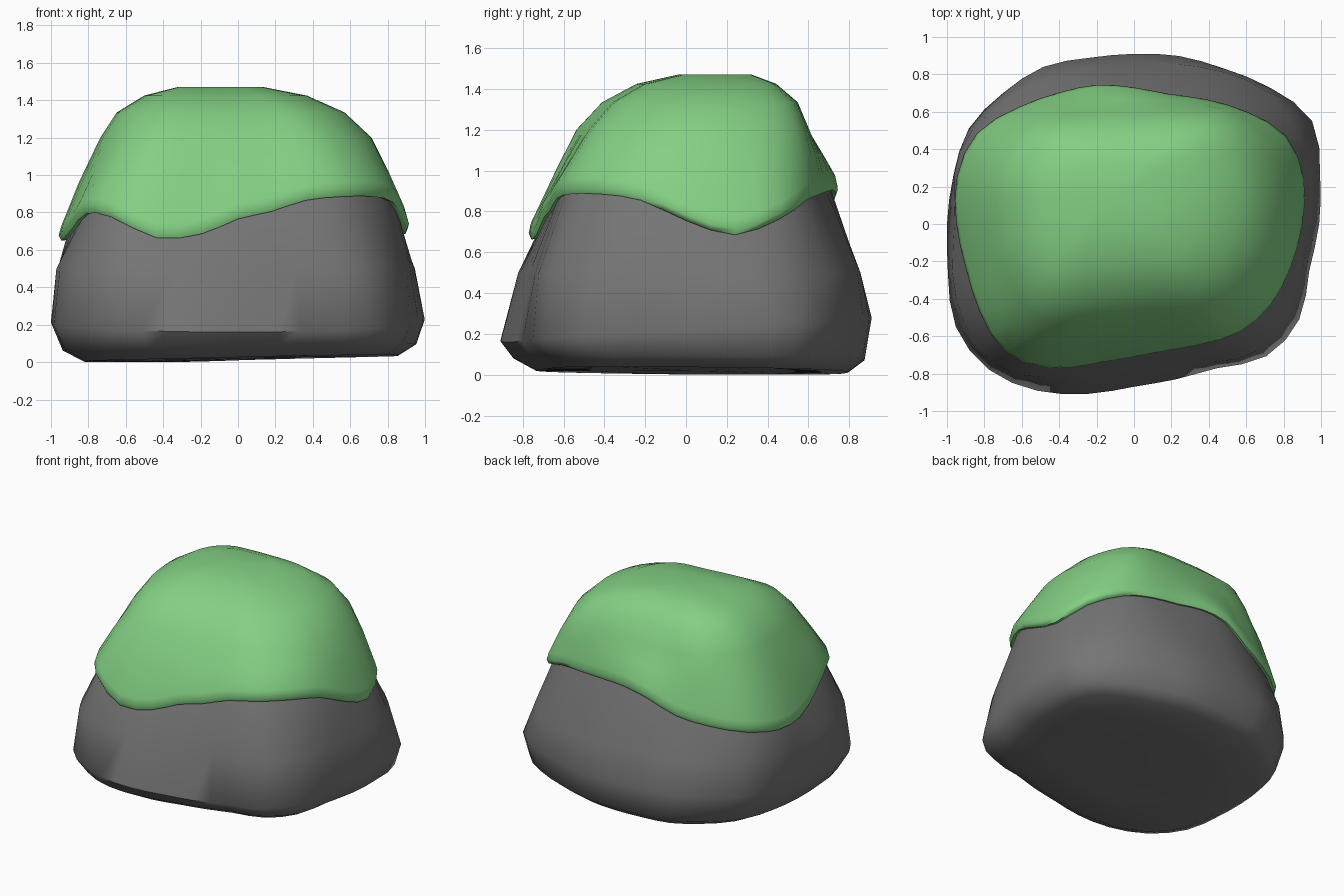
import bpy
import math

STEPS = 48  # sides around the boulder

if "Cube" in bpy.data.objects:
    bpy.data.objects.remove(bpy.data.objects["Cube"], do_unlink=True)


def make_material(name, color):
    mat = bpy.data.materials.new(name)
    mat.use_nodes = True
    mat.diffuse_color = color
    bsdf = mat.node_tree.nodes["Principled BSDF"]
    bsdf.inputs["Base Color"].default_value = color
    bsdf.inputs["Roughness"].default_value = 0.9
    return mat


def smooth_loop(keys):
    """Resample a closed list of values to STEPS values with a cubic curve."""
    count = len(keys)
    result = []
    for i in range(STEPS):
        place = i * count / STEPS
        k = int(place)
        t = place - k
        a, b, c, d = (keys[(k + j) % count] for j in (-1, 0, 1, 2))
        slope_b, slope_c = (c - a) / 2, (d - b) / 2
        result.append(b + slope_b * t
                      + (3 * (c - b) - 2 * slope_b - slope_c) * t ** 2
                      + (2 * (b - c) + slope_b + slope_c) * t ** 3)
    return result


def ring(radii, heights, scale=1.0, lift=0.0, centre=(0, 0)):
    """Closed outline from radii and heights around the upright axis."""
    points = []
    for i in range(STEPS):
        angle = math.tau * i / STEPS
        r = radii[i] * scale
        x = centre[0] + r * math.cos(angle)
        y = centre[1] + r * math.sin(angle)
        points.append((max(-1, min(1, x)), y, max(0, heights[i] + lift)))
    return points


def blend(ring_a, ring_b, t, swell=1.0):
    """Outline between two others, optionally swollen outwards."""
    points = []
    for p, q in zip(ring_a, ring_b):
        x, y, z = (u + (v - u) * t for u, v in zip(p, q))
        points.append((x * swell, y * swell, z))
    return points


def loft(name, rings, material, angle, close_bottom):
    """Skin a stack of outlines, fanning the ends to their middle points."""
    verts = [p for outline in rings for p in outline]
    faces = []
    for row in range(len(rings) - 1):
        for i in range(STEPS):
            j = (i + 1) % STEPS
            low, high = row * STEPS, (row + 1) * STEPS
            faces.append((low + i, low + j, high + j, high + i))

    def fan(start, flip):
        outline = verts[start:start + STEPS]
        verts.append(tuple(sum(axis) / STEPS for axis in zip(*outline)))
        for i in range(STEPS):
            pair = (start + i, start + (i + 1) % STEPS)
            faces.append((pair[::-1] if flip else pair) + (len(verts) - 1,))

    fan((len(rings) - 1) * STEPS, False)
    if close_bottom:
        fan(0, True)
    mesh = bpy.data.meshes.new(name)
    mesh.from_pydata(verts, [], faces)
    mesh.materials.append(material)
    obj = bpy.data.objects.new(name, mesh)
    bpy.context.collection.objects.link(obj)
    bpy.ops.object.select_all(action="DESELECT")
    obj.select_set(True)
    bpy.context.view_layer.objects.active = obj
    bpy.ops.object.shade_smooth_by_angle(angle=math.radians(angle))
    return obj


stone_grey = make_material("stone grey", (0.18, 0.18, 0.18, 1))
moss_green = make_material("moss green", (0.23, 0.63, 0.23, 1))

# Outlines, counted anticlockwise from +x
foot = smooth_loop([.99, 1.03, 1.1, 1.03, .96, .93, .91, .92,
                    .97, .99, 1.02, 1.0, 1.0, 1.03, 1.1, 1.1,
                    1.03, .94, .87, .86, .89, 1.0, 1.02, .97])
waist = smooth_loop([.93, 1.0, 1.0, .91, .85, .88, .95, 1.01,
                     .96, 1.03, 1.06, .89, .80, .81, .95, .94])
hem = smooth_loop([.9, .94, .94, .85, .77, .72, .73, .77,
                   .81, .88, .97, .98, .95, .93, .95, .97,
                   .89, .77, .71, .7, .74, .81, .85, .87])
hem_height = smooth_loop([.76, .69, .77, .86, .89, .9, .91, .88,
                          .79, .74, .7, .66, .66, .72, .8, .78,
                          .67, .69, .77, .81, .87, .89, .89, .86])
shoulder = smooth_loop([.71, .74, .76, .65, .60, .64, .75, .77,
                        .73, .73, .72, .57, .50, .52, .62, .68])

angles = [math.tau * i / STEPS for i in range(STEPS)]
foot_height = [.22 + .06 * math.sin(a) for a in angles]
ground = [.019 + .018 * math.cos(a) - .008 * math.sin(a) for a in angles]
waist_height = [.5] * STEPS
level = [1.2] * STEPS

# Stone: flat underside, bevelled foot, tapering sides running under the moss
stone_rings = [
    ring(foot, ground, 0.5, 0, (.03, .03)),
    ring(foot, ground, 0.84, 0, (.02, .03)),
    ring(foot, ground, 0.945, 0.06, (.01, .015)),
    ring(foot, foot_height),
    ring(waist, waist_height),
    ring(hem, hem_height, 0.96),
    ring(shoulder, level, 0.92),
    ring(shoulder, level, 0.6, 0.16),
]
loft("stone", stone_rings, stone_grey, 50, True)

# Moss cap: tucked lip, sloping sides, rounded crown
lip = ring(hem, hem_height, 1.0, 0.025)
brow = ring(shoulder, level)
moss_rings = [
    ring(hem, hem_height, 0.95, 0.0),
    ring(hem, hem_height, 0.985, -0.005),
    lip,
    ring(hem, hem_height, 0.985, 0.075),
    blend(lip, brow, 0.55, 1.015),
    brow,
    ring(shoulder, level, 0.84, 0.135, (-.03, .04)),
    ring(shoulder, level, 0.6, 0.225, (-.06, .08)),
    ring(shoulder, level, 0.32, 0.27, (-.09, .13)),
]
loft("moss_cap", moss_rings, moss_green, 70, False)
